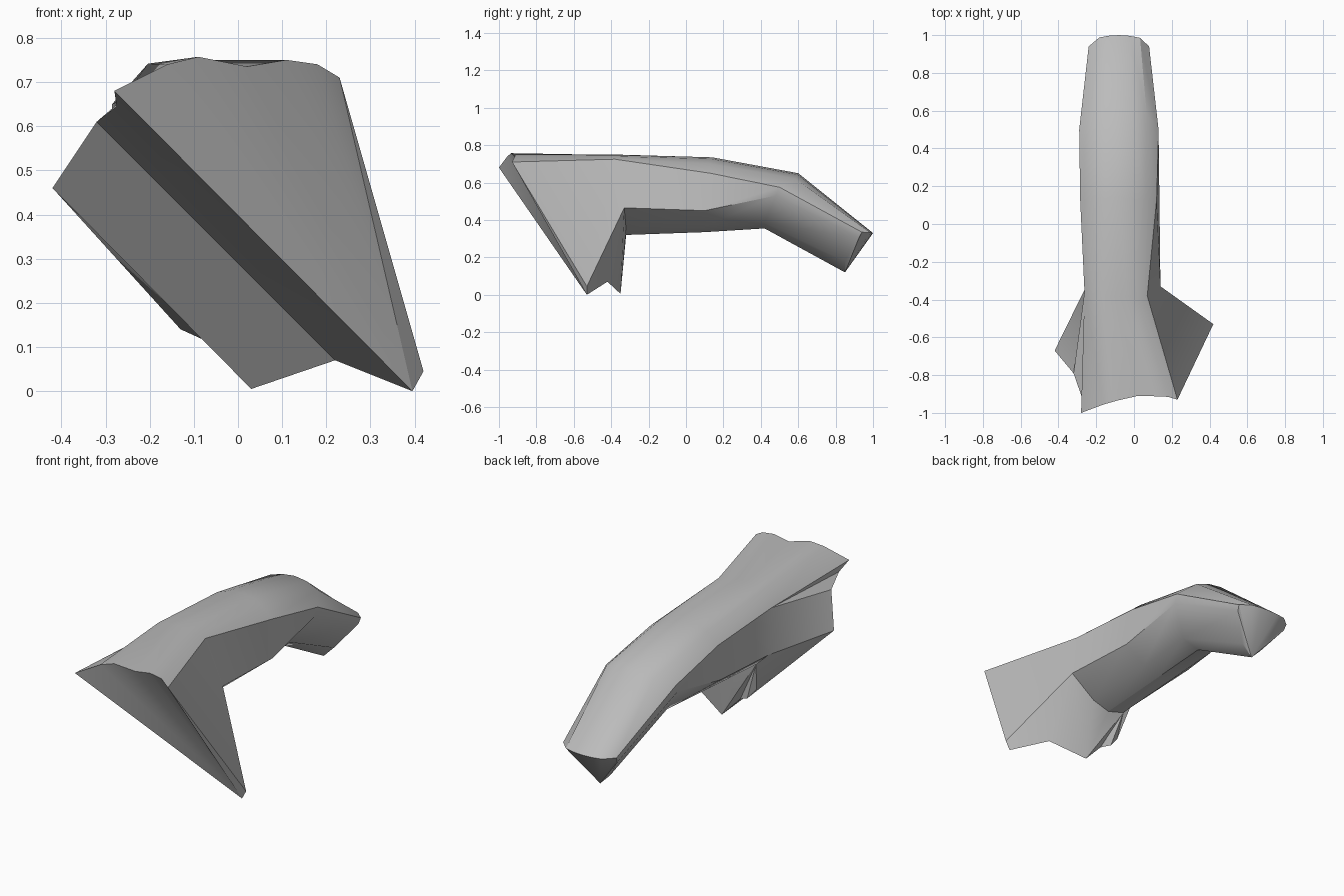
import bpy
import bmesh
import math

cube = bpy.data.objects.get("Cube")
if cube:
    bpy.data.objects.remove(cube, do_unlink=True)

# Single grey material
grey = bpy.data.materials.new("plain grey")
grey.use_nodes = True
tone = (0.5, 0.5, 0.5, 1)
grey.diffuse_color = tone
grey.node_tree.nodes["Principled BSDF"].inputs["Base Color"].default_value = tone

bm = bmesh.new()


def vert(x, y, z):
    return bm.verts.new((x, y, z))


def face(*verts):
    bm.faces.new(verts)


def section(top, right, left, low_right, low_left, bottom):
    """Closed loop: right low edge, over the crown, left low edge, underside."""
    ty, tz = top
    half, by, bz, rise = bottom
    mid, w = (left[0] + right[0]) / 2, (right[0] - left[0]) / 2
    loop = [vert(*low_right), vert(*right)]
    for u in (0.7, 0.35, 0, -0.35, -0.65):
        drop = (tz - right[2]) * u * u * 0.8
        loop.append(vert(mid + u * w, ty - 0.03 * u * u, tz - drop))
    loop += [vert(*left), vert(*low_left)]
    for u in (-1, 0, 1):
        loop.append(vert(mid + u * half, by, bz + rise * abs(u)))
    return loop


# Bent tubular body, from the flared front to the drooping rear tip
rings = [
    section((-0.38, 0.75), (0.07, -0.38, 0.725), (-0.262, -0.36, 0.66),
            (0.14, -0.33, 0.465), (-0.258, -0.34, 0.41), (0.1, -0.32, 0.32, 0.03)),
    section((0.14, 0.735), (0.12, 0.13, 0.65), (-0.285, 0.13, 0.65),
            (0.135, 0.1, 0.45), (-0.28, 0.1, 0.45), (0.1, 0.1, 0.335, 0.03)),
    section((0.6, 0.65), (0.13, 0.5, 0.575), (-0.29, 0.5, 0.575),
            (0.125, 0.48, 0.53), (-0.285, 0.48, 0.53), (0.1, 0.42, 0.355, 0.03)),
    section((1.0, 0.33), (0.08, 0.94, 0.335), (-0.24, 0.94, 0.335),
            (0.075, 0.925, 0.305), (-0.235, 0.925, 0.305), (0.06, 0.85, 0.12, 0.06)),
]
n = len(rings[0])
for a, b in zip(rings, rings[1:]):
    for i in range(n):
        j = (i + 1) % n
        face(a[i], a[j], b[j], b[i])

# Rear cap, fanned from the underside
last = rings[-1]
for i in range(n - 2):
    face(last[10], last[(11 + i) % n], last[(12 + i) % n])

# Flared front rim and crown
low_r, sh_r, *_, sh_l, low_l, bot_l, bot_c, bot_r = rings[0]
rim = [vert(*p) for p in ((0.23, -0.93, 0.71), (0.18, -0.915, 0.74), (0.11, -0.912, 0.75),
                          (0.02, -0.91, 0.735), (-0.09, -0.935, 0.757),
                          (-0.16, -0.955, 0.74), (-0.28, -1, 0.68))]
for i in range(len(rim) - 1):
    face(rim[i], rim[i + 1], rings[0][i + 2], rings[0][i + 1])

# Corner points of the flare
tip = vert(0.42, -0.53, 0.045)
toe = vert(0.395, -0.53, 0)
notch = vert(0.22, -0.42, 0.07)
heel = vert(0.03, -0.35, 0.005)
wing = vert(-0.42, -0.67, 0.46)
step = vert(-0.32, -0.79, 0.61)
groove = vert(-0.275, -0.92, 0.645)
folds = [vert(*p) for p in ((-0.18, -0.35, 0.2), (-0.13, -0.34, 0.14), (-0.075, -0.36, 0.115))]

# Front panels: upper slope, recessed diagonal band, lower slope
face(rim[0], tip, toe)
for a, b in zip(rim, rim[1:]):
    face(a, b, toe)
face(rim[-1], toe, groove)
face(groove, toe, notch, step)
face(step, notch, heel, wing)

# Left flare and its underside
face(sh_r, rim[0], tip, low_r)
face(low_r, tip, toe, notch)
face(low_r, notch, heel, bot_r)
face(bot_r, heel, bot_c)

# Right flare with its fold
face(rim[-1], groove, sh_l)
face(groove, step, sh_l)
face(step, wing, low_l, sh_l)

# Underside of the right flare
face(low_l, wing, folds[0], bot_l)
edge = folds + [heel]
for a, b in zip(edge, edge[1:]):
    face(wing, b, a)
    face(bot_l, a, b)
face(bot_l, heel, bot_c)

bmesh.ops.recalc_face_normals(bm, faces=bm.faces)
mesh = bpy.data.meshes.new("flared_bent_body")
bm.to_mesh(mesh)
bm.free()
mesh.materials.append(grey)
body = bpy.data.objects.new("flared_bent_body", mesh)
bpy.context.collection.objects.link(body)

bpy.ops.object.select_all(action="DESELECT")
body.select_set(True)
bpy.context.view_layer.objects.active = body
bpy.ops.object.shade_smooth_by_angle(angle=math.radians(32))
